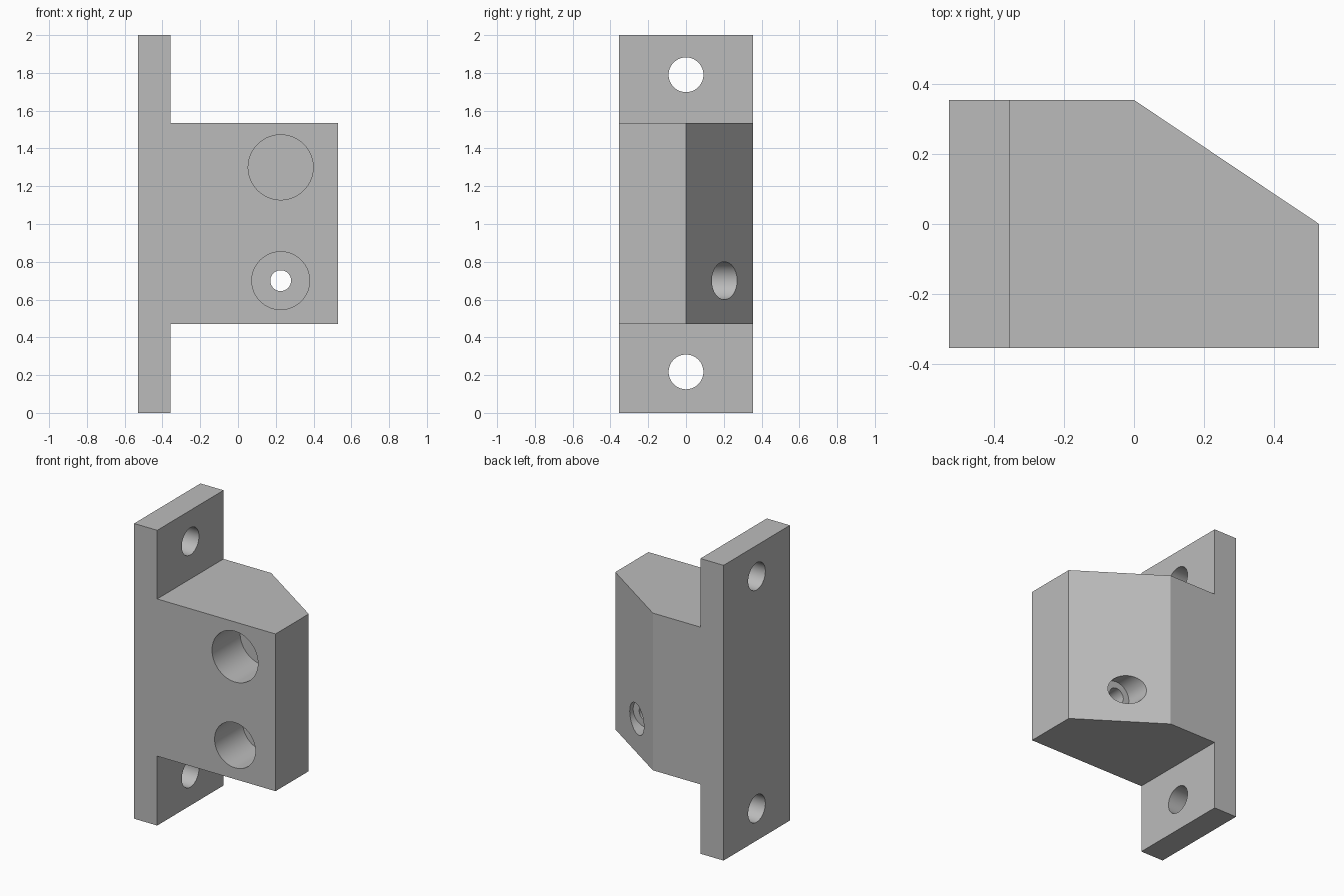
import bpy, bmesh, math
from mathutils import Matrix

cube = bpy.data.objects.get("Cube")
if cube:
    bpy.data.objects.remove(cube)

# Single grey finish
grey = bpy.data.materials.new("plain_grey")
grey.use_nodes = True
colour = (0.5, 0.5, 0.5, 1)
grey.diffuse_color = colour
grey.node_tree.nodes["Principled BSDF"].inputs["Base Color"].default_value = colour


def add_object(name, bm):
    mesh = bpy.data.meshes.new(name)
    bmesh.ops.recalc_face_normals(bm, faces=bm.faces)
    bm.to_mesh(mesh)
    bm.free()
    mesh.materials.append(grey)
    obj = bpy.data.objects.new(name, mesh)
    bpy.context.collection.objects.link(obj)
    return obj


def extrude_profile(name, points, axis, low, high):
    """Prism: 2D points run along the two remaining axes in order."""
    def place(p, h):
        co = list(p)
        co.insert(axis, h)
        return co
    bm = bmesh.new()
    face = bm.faces.new([bm.verts.new(place(p, low)) for p in points])
    grown = bmesh.ops.extrude_face_region(bm, geom=[face])["geom"]
    shift = [0, 0, 0]
    shift[axis] = high - low
    bmesh.ops.translate(bm, vec=shift, verts=[v for v in grown if isinstance(v, bmesh.types.BMVert)])
    return add_object(name, bm)


def bore(name, axis, centre, radius, low, high):
    """Hidden cylinder used to cut a round hole along an axis."""
    bm = bmesh.new()
    bmesh.ops.create_cone(bm, cap_ends=True, segments=96, radius1=radius,
                          radius2=radius, depth=high - low)
    turn = Matrix.Rotation(math.pi / 2, 4, "Y" if axis == 0 else "X")
    pos = list(centre)
    pos.insert(axis, (low + high) / 2)
    bmesh.ops.transform(bm, matrix=Matrix.Translation(pos) @ turn, verts=bm.verts)
    obj = add_object(name, bm)
    obj.hide_render = True
    obj.hide_viewport = True
    return obj


def apply_boolean(target, other, operation):
    mod = target.modifiers.new(operation.lower(), "BOOLEAN")
    mod.operation = operation
    mod.solver = "EXACT"
    other.hide_viewport = False
    mod.object = other
    bpy.context.view_layer.objects.active = target
    bpy.ops.object.modifier_apply(modifier=mod.name)
    bpy.data.objects.remove(other)


W, D = 0.53, 0.355          # half width and half depth
PLATE = -0.357              # inner face of the mounting plate
LOW, HIGH = 0.47, 1.535     # bottom and top of the block

# Mounting plate and chamfered block share one solid, from a T-shaped side profile
bracket = extrude_profile("bracket", [
    (-W, 0), (PLATE, 0), (PLATE, LOW), (W, LOW),
    (W, HIGH), (PLATE, HIGH), (PLATE, 2), (-W, 2)], 1, -D, D)

# Slanted rear corner of the block
chamfer = extrude_profile("chamfer_cutter", [
    (0, D), (W, 0), (W + 0.53, -0.355), (W + 0.53, D + 0.355), (-W, D + 0.355)], 2, LOW - 0.1, HIGH + 0.1)
apply_boolean(bracket, chamfer, "DIFFERENCE")

# Round holes: plate screws, large blind pocket, stepped through hole
X = 0.226
FLOOR = -0.055
for cutter in (
        bore("lower_screw_cutter", 0, (0, 0.217), 0.092, -0.7, -0.2),
        bore("upper_screw_cutter", 0, (0, 1.79), 0.092, -0.7, -0.2),
        bore("pocket_cutter", 1, (X, 1.3), 0.172, -0.5, FLOOR),
        bore("front_counterbore_cutter", 1, (X, 0.7), 0.153, -0.5, FLOOR),
        bore("through_hole_cutter", 1, (X, 0.7), 0.055, -0.5, 0.5),
        bore("rear_counterbore_cutter", 1, (X, 0.7), 0.1, 0.1, 0.5)):
    apply_boolean(bracket, cutter, "DIFFERENCE")

# Smooth bores with crisp edges
bpy.ops.object.select_all(action="DESELECT")
bracket.select_set(True)
bpy.context.view_layer.objects.active = bracket
bpy.ops.object.shade_smooth_by_angle(angle=math.radians(30))
